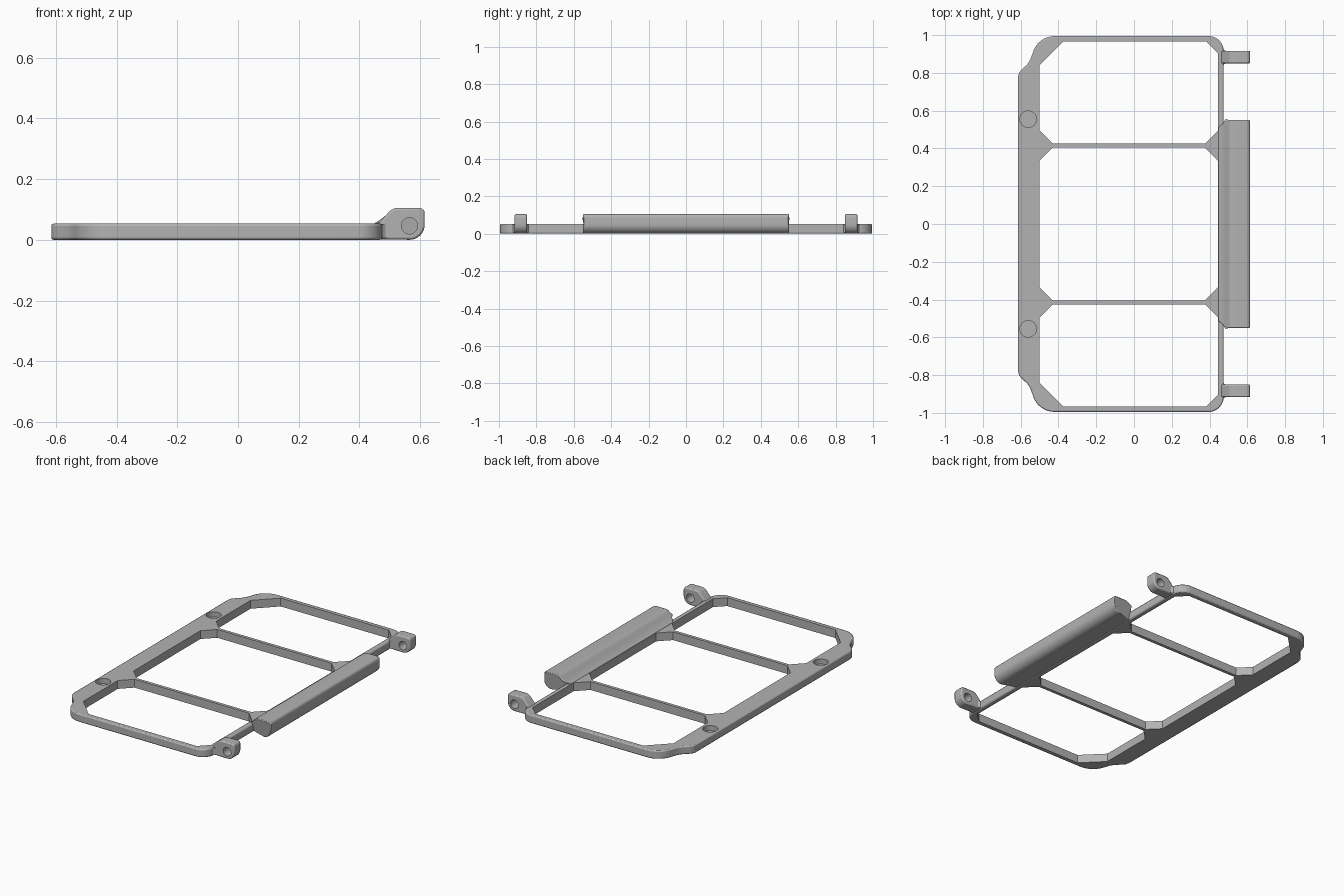
import bpy, bmesh, math
from mathutils import Vector

if "Cube" in bpy.data.objects:
    bpy.data.objects.remove(bpy.data.objects["Cube"])

gray = bpy.data.materials.new("warm_gray")
gray.diffuse_color = (0.45, 0.45, 0.45, 1)
gray.use_nodes = True
gray.node_tree.nodes["Principled BSDF"].inputs["Base Color"].default_value = gray.diffuse_color


def arc(cx, cy, r, a0, a1, n=8):
    return [(cx + r * math.cos(math.radians(a0 + (a1 - a0) * i / n)),
             cy + r * math.sin(math.radians(a0 + (a1 - a0) * i / n))) for i in range(n + 1)]


def prism(name, pts, lo, hi, axis="z"):
    """Extrude a 2D outline along z, or an x-z outline along y."""
    put = (lambda p, h: (p[0], p[1], h)) if axis == "z" else (lambda p, h: (p[0], h, p[1]))
    bm = bmesh.new()
    a = [bm.verts.new(put(p, lo)) for p in pts]
    b = [bm.verts.new(put(p, hi)) for p in pts]
    bm.faces.new(a)
    bm.faces.new(b)
    for i in range(len(pts)):
        j = (i + 1) % len(pts)
        bm.faces.new((a[i], a[j], b[j], b[i]))
    bmesh.ops.recalc_face_normals(bm, faces=bm.faces)
    me = bpy.data.meshes.new(name)
    bm.to_mesh(me)
    bm.free()
    me.materials.append(gray)
    ob = bpy.data.objects.new(name, me)
    bpy.context.collection.objects.link(ob)
    return ob


def bevel(ob, width, segments=2):
    m = ob.modifiers.new("bevel", "BEVEL")
    m.width, m.segments, m.limit_method = width, segments, "ANGLE"
    m.angle_limit = math.radians(50)


def cut(ob, cutter):
    m = ob.modifiers.new("cut", "BOOLEAN")
    m.operation, m.solver, m.object = "DIFFERENCE", "EXACT", cutter
    cutter.hide_render = True
    cutter.hide_set(True)


def smooth(ob):
    bpy.ops.object.select_all(action="DESELECT")
    ob.select_set(True)
    bpy.context.view_layer.objects.active = ob
    bpy.ops.object.shade_smooth_by_angle(angle=math.radians(30))


TOP = 0.053

# Outer outline: rounded right corners, bulged left edge
half = (arc(0.395, 0.915, 0.08, 0, 90) + arc(-0.42, 0.875, 0.12, 90, 165)
        + [(-0.548, 0.872), (-0.565, 0.845), (-0.59, 0.822), (-0.608, 0.802), (-0.615, 0.775)])
outline = half + [(x, -y) for x, y in reversed(half)]
frame = prism("frame", outline, 0, TOP)
bevel(frame, 0.007)

# Three windows with cut corners
end = [(-0.5, 0.495), (-0.43, 0.425), (0.375, 0.425), (0.445, 0.495),
       (0.445, 0.905), (0.385, 0.965), (-0.375, 0.965), (-0.5, 0.84)]
mid = [(-0.5, 0.335), (-0.43, 0.405), (0.375, 0.405), (0.445, 0.335)]
mid += [(x, -y) for x, y in reversed(mid)]
for name, pts in (("back_window_cutter", end), ("middle_window_cutter", mid),
                  ("front_window_cutter", [(x, -y) for x, y in end])):
    cut(frame, prism(name, pts, -0.1, 0.2))

# Round magnet pockets in the wide left edge
for s in (-1, 1):
    cut(frame, prism("pocket_cutter", arc(-0.56, 0.555 * s, 0.044, 0, 345, 23), 0.02, 0.2))
smooth(frame)

# Hinge cross-section: concave ramp, flat top, rounded outer side
body = ([(0.615, 0.085)] + arc(0.597, 0.087, 0.018, 0, 90, 4)[1:]
        + arc(0.525, 0.07, 0.035, 90, 135, 5))
ramp = [(0.485, 0.079), (0.47, 0.067), (0.458, 0.06), (0.446, TOP)]
under = arc(0.565, 0.05, 0.05, 270, 360, 8)

# Long grip with ramp, its ends mitred towards the right rail
grip = prism("hinge_grip", body + ramp + [(0.446, 0.002)] + under, -0.55, 0.55, "y")
for v in grip.data.vertices:
    if v.co.x < 0.485:
        v.co.y -= math.copysign((0.485 - v.co.x) * 1.0, v.co.y)
bevel(grip, 0.005)
smooth(grip)

# Hinge lugs with pin holes
for s, name in ((-1, "front_lug"), (1, "back_lug")):
    ys = sorted((0.85 * s, 0.917 * s))
    lug = prism(name, body + [(0.485, 0.079), (0.474, 0.066), (0.462, TOP)]
                + [(0.462, 0.002)] + under, ys[0], ys[1], "y")
    bevel(lug, 0.007)
    cut(lug, prism(name + "_pin_cutter", arc(0.565, 0.046, 0.027, 0, 345, 23),
                   ys[0] - 0.05, ys[1] + 0.05, "y"))
    smooth(lug)
    # Small fillets where the lug meets the rail
    for e, d in ((0.85, -1), (0.917, 1)):
        f = prism(name + "_fillet", [(0.47, s * (e - d * 0.006)), (0.47, s * (e + d * 0.014)),
                                     (0.478, s * (e + d * 0.004)), (0.49, s * (e - d * 0.002)),
                                     (0.49, s * (e - d * 0.006))], 0.006, 0.05)
        smooth(f)
